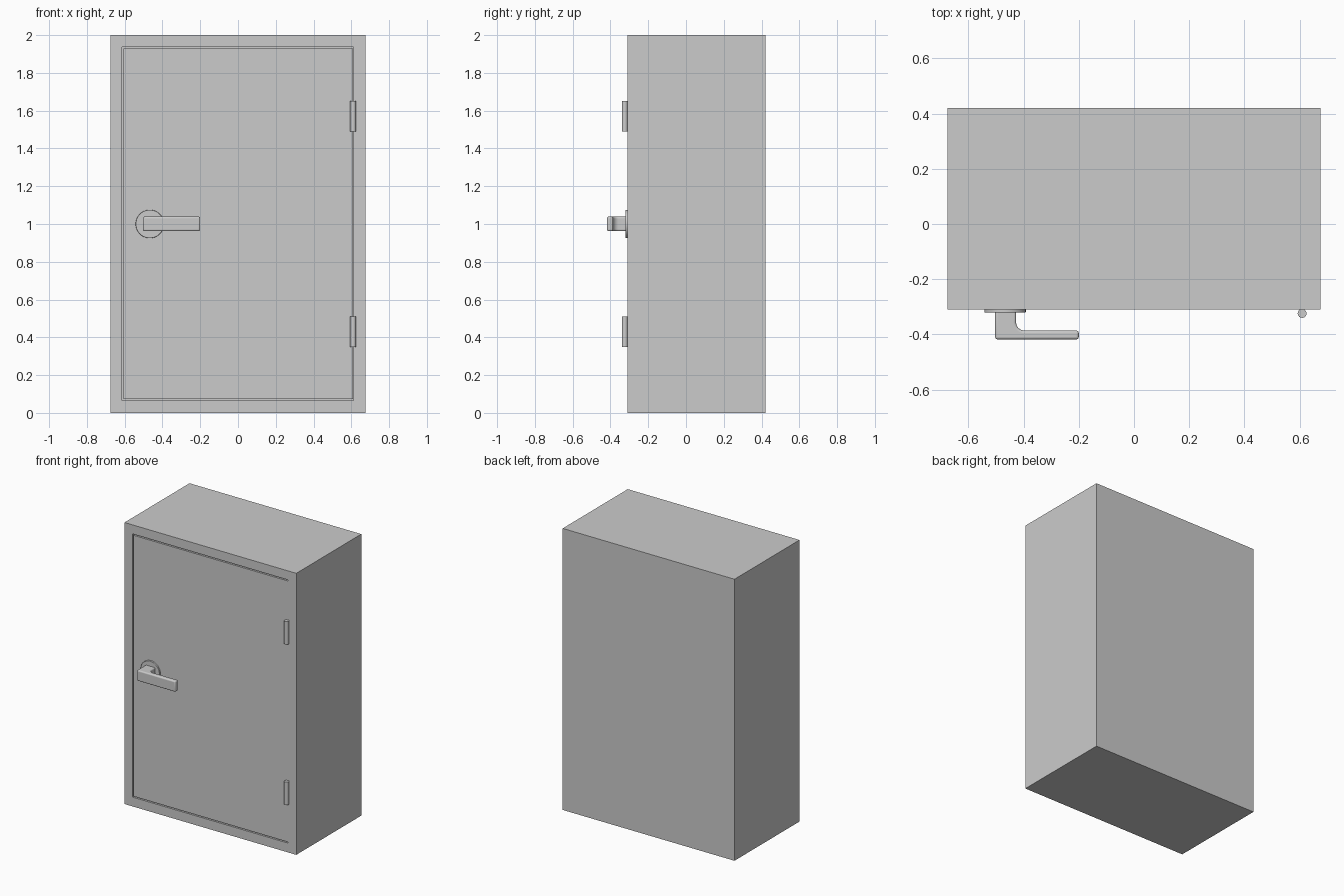
import bpy, bmesh, math
from mathutils import Matrix, Vector

if "Cube" in bpy.data.objects:
    bpy.data.objects.remove(bpy.data.objects["Cube"])

FRONT, BACK = -0.31, 0.42


def finish(name, bm, bevel=0.0, segments=3, smooth=False):
    bmesh.ops.recalc_face_normals(bm, faces=bm.faces)
    me = bpy.data.meshes.new(name)
    bm.to_mesh(me)
    bm.free()
    ob = bpy.data.objects.new(name, me)
    bpy.context.collection.objects.link(ob)
    if bevel:
        mod = ob.modifiers.new("bevel", 'BEVEL')
        mod.width, mod.segments = bevel, segments
        mod.limit_method = 'ANGLE'
        mod.angle_limit = math.radians(40)
    if smooth:
        bpy.ops.object.select_all(action='DESELECT')
        bpy.context.view_layer.objects.active = ob
        ob.select_set(True)
        bpy.ops.object.shade_smooth_by_angle(angle=math.radians(35))
    return ob


def add_box(bm, lo, hi):
    lo, hi = Vector(lo), Vector(hi)
    mat = Matrix.Translation((lo + hi) / 2) @ Matrix.Diagonal((*(hi - lo), 1))
    return bmesh.ops.create_cube(bm, size=1, matrix=mat)["verts"]


def cylinder(name, centre, radius, depth, sides, axis_y=False, bevel=0.0):
    bm = bmesh.new()
    rot = Matrix.Rotation(math.pi / 2, 4, 'X') if axis_y else Matrix()
    bmesh.ops.create_cone(bm, cap_ends=True, segments=sides, radius1=radius,
                          radius2=radius, depth=depth,
                          matrix=Matrix.Translation(centre) @ rot)
    return finish(name, bm, bevel, 2, True)


# Cabinet shell: the front face is inset to a frame and pushed in as a cavity
bm = bmesh.new()
add_box(bm, (-0.675, FRONT, 0), (0.675, BACK, 2))
bm.normal_update()
front = min(bm.faces, key=lambda f: f.calc_center_median().y)
bmesh.ops.inset_region(bm, faces=[front], thickness=0.06, use_even_offset=True)
for v in front.verts:
    v.co.x = -0.614 if v.co.x < 0 else 0.611
    v.co.z = 0.066 if v.co.z < 1 else 1.936
cavity = bmesh.ops.extrude_discrete_faces(bm, faces=[front])["faces"][0]
bmesh.ops.translate(bm, verts=list(cavity.verts), vec=(0, 0.67, 0))
finish("cabinet_body", bm)

# Flush door, with a shadow gap on the three opening sides
bm = bmesh.new()
add_box(bm, (-0.606, FRONT, 0.074), (0.61, FRONT + 0.06, 1.928))
finish("door", bm)

# Hinge barrels
for name, z in (("lower_hinge", 0.43), ("upper_hinge", 1.57)):
    cylinder(name, (0.609, FRONT - 0.014, z), 0.016, 0.162, 24)

# Round plate behind the handle
cylinder("handle_plate", (-0.467, FRONT - 0.004, 1.0), 0.075, 0.014, 64, True, 0.002)

# L-shaped lever: top-view profile with a rounded inner corner, extruded in z
profile = [(-0.503, FRONT), (-0.503, -0.418), (-0.2, -0.418), (-0.2, -0.386)]
r, cx, cy = 0.03, -0.397, -0.356
for i in range(9):
    a = math.radians(270 - 90 * i / 8)
    profile.append((cx + r * math.cos(a), cy + r * math.sin(a)))
profile.append((-0.427, FRONT))
bm = bmesh.new()
face = bm.faces.new([bm.verts.new((x, y, 0.962)) for x, y in profile])
top = bmesh.ops.extrude_face_region(bm, geom=[face])["geom"]
bmesh.ops.translate(bm, verts=[g for g in top if isinstance(g, bmesh.types.BMVert)],
                    vec=(0, 0, 0.077))
finish("lever_handle", bm, 0.009, 4, True)
